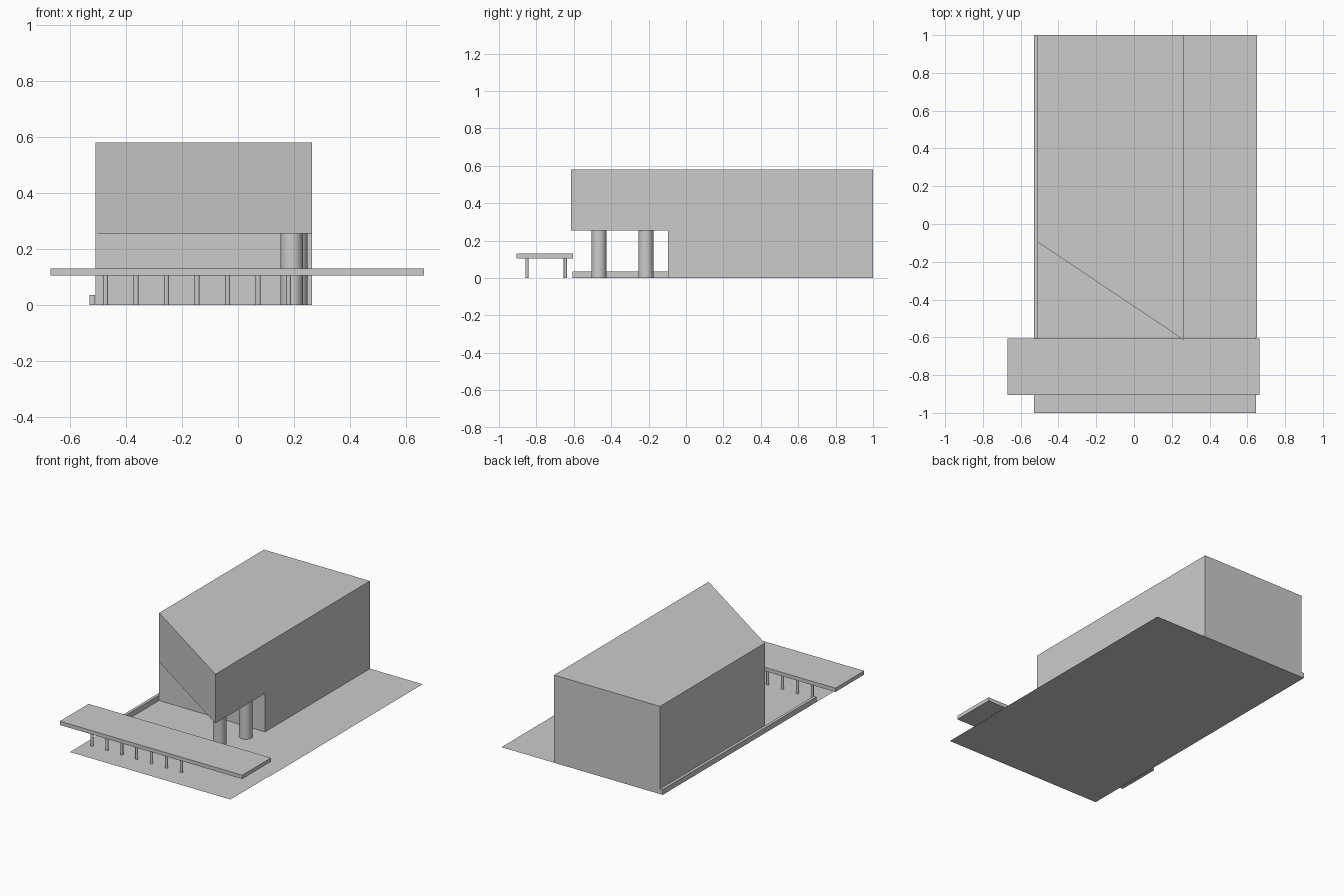
import bpy, bmesh

if "Cube" in bpy.data.objects:
    bpy.data.objects.remove(bpy.data.objects["Cube"])


def mesh_object(name, bm):
    bmesh.ops.recalc_face_normals(bm, faces=bm.faces)
    mesh = bpy.data.meshes.new(name)
    bm.to_mesh(mesh)
    bm.free()
    obj = bpy.data.objects.new(name, mesh)
    bpy.context.collection.objects.link(obj)
    return obj


def box(name, x0, x1, y0, y1, z0, z1):
    bm = bmesh.new()
    bmesh.ops.create_cube(bm, size=1)
    for v in bm.verts:
        v.co = (x1 if v.co.x > 0 else x0,
                y1 if v.co.y > 0 else y0,
                z1 if v.co.z > 0 else z0)
    return mesh_object(name, bm)


def sheet(name, x0, x1, y0, y1):
    bm = bmesh.new()
    bm.faces.new([bm.verts.new((x, y, 0)) for x, y in
                  ((x0, y0), (x1, y0), (x1, y1), (x0, y1))])
    return mesh_object(name, bm)


def cylinder(name, x, y, radius, height, sides):
    bpy.ops.mesh.primitive_cylinder_add(vertices=sides, radius=radius, depth=height,
                                        location=(x, y, height / 2))
    obj = bpy.context.object
    obj.name = name
    bpy.ops.object.shade_smooth_by_angle()
    return obj


# building shell: rectangular ground storey with a pointed upper overhang
plan = {"a": (-0.51, -0.095), "b": (0.265, -0.615), "c": (0.265, -0.095),
        "d": (0.265, 1.0), "e": (-0.51, 1.0)}
levels = (0.0, 0.255, 0.58)
faces = ("a2 b2 d2 e2",            # roof
         "a1 c1 b1",               # soffit
         "a1 b1 b2 a2",            # slanted upper front
         "a0 c0 c1 a1",            # recessed lower front
         "c0 d0 d2 b2 b1 c1",      # right side
         "d0 e0 e2 d2",            # back
         "e0 a0 a1 a2 e2")         # left side
bm = bmesh.new()
corner = {}
for face in faces:
    for key in face.split():
        if key not in corner:
            corner[key] = bm.verts.new((*plan[key[0]], levels[int(key[1])]))
    bm.faces.new([corner[k] for k in face.split()])
mesh_object("building_shell", bm)

# columns under the overhang
cylinder("front_column", 0.192, -0.466, 0.04, 0.255, 32)
cylinder("rear_column", 0.208, -0.215, 0.04, 0.255, 32)

# paved ground and low boundary wall
sheet("site_ground", -0.53, 0.65, -0.60, 1.0)
sheet("front_pavement", -0.53, 0.645, -1.0, -0.60)
box("boundary_wall", -0.53, -0.511, -0.607, 1.0, 0.0, 0.035)

# entrance canopy on two rows of posts
box("canopy_slab", -0.67, 0.665, -0.905, -0.605, 0.105, 0.13)
for row, y in (("front", -0.85), ("rear", -0.645)):
    for i in range(7):
        cylinder(f"canopy_{row}_post_{i + 1}", -0.473 + i * 0.109, y, 0.009, 0.105, 12)
